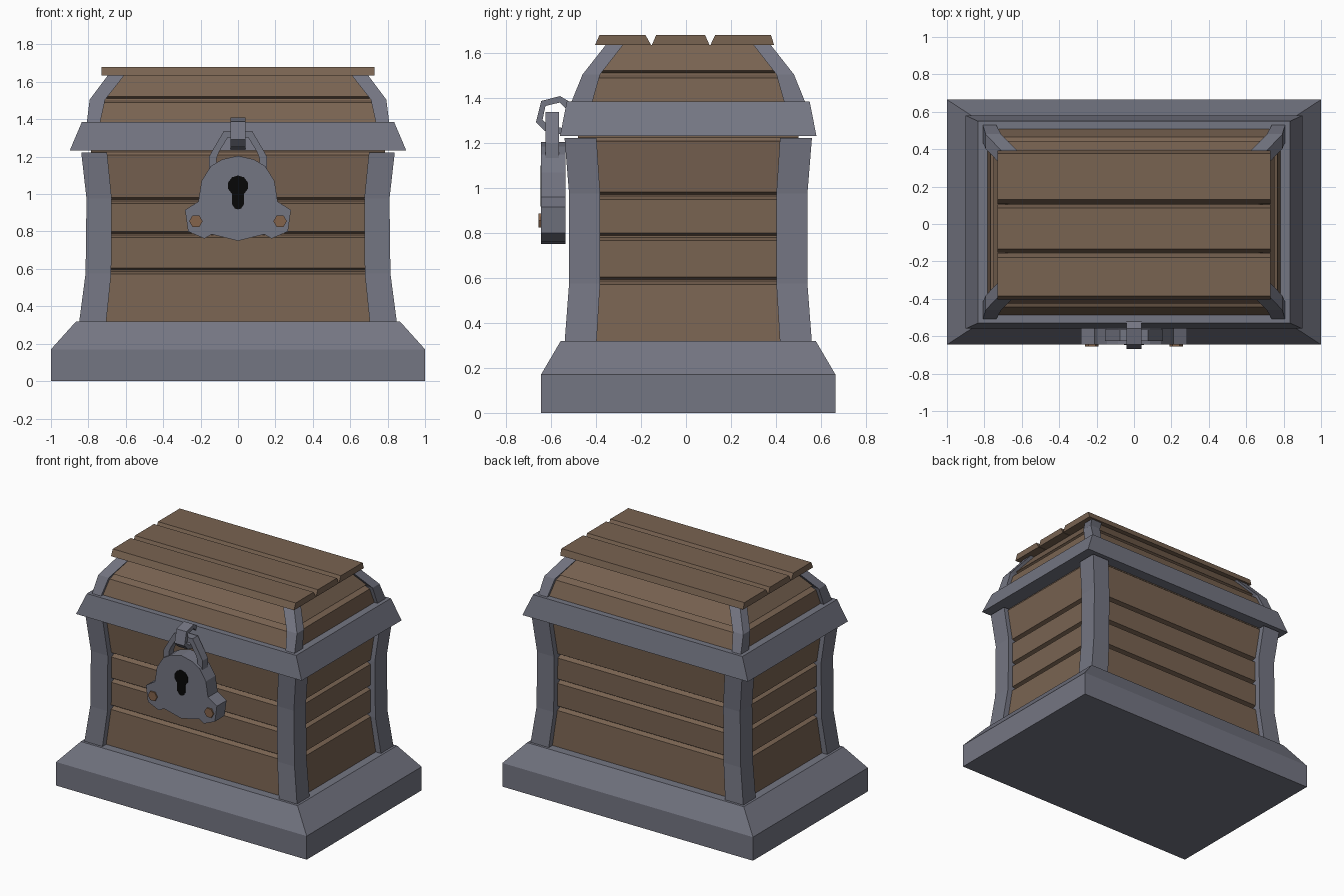
import bpy, bmesh, math

if "Cube" in bpy.data.objects:
    bpy.data.objects.remove(bpy.data.objects["Cube"])

CY = 0.01  # the chest is centred slightly behind the lock


def material(name, rgb):
    m = bpy.data.materials.new(name)
    m.diffuse_color = (*rgb, 1)
    m.use_nodes = True
    m.node_tree.nodes["Principled BSDF"].inputs["Base Color"].default_value = m.diffuse_color
    return m


STEEL = material("grey_metal", (0.175, 0.18, 0.225))
WOOD = material("brown_wood", (0.19, 0.125, 0.083))
COPPER = material("copper", (0.23, 0.125, 0.07))
BLACK = material("black", (0.002, 0.002, 0.002))


def finish(name, bm, mat):
    bmesh.ops.recalc_face_normals(bm, faces=bm.faces)
    me = bpy.data.meshes.new(name)
    bm.to_mesh(me)
    bm.free()
    me.materials.append(mat)
    ob = bpy.data.objects.new(name, me)
    bpy.context.collection.objects.link(ob)
    return ob


def loft(name, rings, mat):
    """Closed skin through rectangles given as (z, x0, x1, y0, y1)."""
    bm = bmesh.new()
    loops = [[bm.verts.new(p) for p in
              ((x0, y0, z), (x1, y0, z), (x1, y1, z), (x0, y1, z))]
             for z, x0, x1, y0, y1 in rings]
    bm.faces.new(loops[0])
    bm.faces.new(loops[-1])
    for a, b in zip(loops, loops[1:]):
        for i in range(4):
            j = (i + 1) % 4
            bm.faces.new((a[i], a[j], b[j], b[i]))
    return finish(name, bm, mat)


def box_loft(name, rings, mat):
    """Loft through centred rectangles given as (z, half_x, half_y)."""
    return loft(name, [(z, -x, x, CY - y, CY + y) for z, x, y in rings], mat)


def prism(name, pts, axis, a, b, mat):
    """Extrude a profile along x (points y,z) or along y (points x,z)."""
    bm = bmesh.new()
    put = (lambda p, t: (t, *p)) if axis == "x" else (lambda p, t: (p[0], t, p[1]))
    lo = [bm.verts.new(put(p, a)) for p in pts]
    hi = [bm.verts.new(put(p, b)) for p in pts]
    bm.faces.new(lo)
    bm.faces.new(hi)
    for i in range(len(pts)):
        j = (i + 1) % len(pts)
        bm.faces.new((lo[i], lo[j], hi[j], hi[i]))
    return finish(name, bm, mat)


def posts(name, rows):
    """Four corner posts from (z, outer_x, inner_x, outer_y, inner_y)."""
    for sx, side in ((-1, "left"), (1, "right")):
        for sy, end in ((-1, "front"), (1, "back")):
            loft(f"{name}_{end}_{side}",
                 [(z, sx * xi, sx * xo, CY + sy * yi, CY + sy * yo)
                  for z, xo, xi, yo, yi in rows], STEEL)


def planked(name, curve, gaps, mat):
    """Stacked planks along a (z, half_x, half_y) curve with V grooves."""
    def at(z, inset=0.0):
        for (z0, x0, y0), (z1, x1, y1) in zip(curve, curve[1:]):
            if z <= z1:
                t = (z - z0) / (z1 - z0)
                return (z, x0 + (x1 - x0) * t - inset, y0 + (y1 - y0) * t - inset)
    rings = [at(curve[0][0])]
    for g in gaps:
        rings += [at(g - 0.018), at(g - 0.004, 0.03), at(g + 0.004, 0.03), at(g + 0.014)]
    rings.append(at(curve[-1][0]))
    return box_loft(name, rings, mat)


# Stepped base
box_loft("base", [(0, 1, 0.655), (0.17, 1, 0.655), (0.32, 0.865, 0.567)], STEEL)

# Body planks and corner posts
planked("body_planks", [(0.31, 0.808, 0.508), (0.59, 0.775, 0.487),
                        (0.97, 0.775, 0.487), (1.21, 0.803, 0.508)],
        (0.59, 0.785, 0.968), WOOD)
box_loft("body_top", [(1.205, 0.80, 0.505), (1.225, 0.785, 0.49), (1.26, 0.785, 0.49)], WOOD)
posts("body_post", [(0.31, 0.85, 0.705, 0.55, 0.408), (0.575, 0.815, 0.678, 0.53, 0.392),
                    (0.975, 0.81, 0.675, 0.53, 0.392), (1.222, 0.838, 0.70, 0.55, 0.408)])

# Lid rim
box_loft("lid_rim", [(1.232, 0.90, 0.57), (1.385, 0.835, 0.54)], STEEL)

# Lid planks and corner posts
planked("lid_planks", [(1.37, 0.785, 0.503), (1.505, 0.765, 0.448), (1.636, 0.665, 0.345)],
        (1.508,), WOOD)
posts("lid_post", [(1.37, 0.81, 0.74, 0.525, 0.43), (1.505, 0.793, 0.71, 0.47, 0.392),
                   (1.636, 0.695, 0.607, 0.367, 0.29)])

# Three bevelled planks on top
for i, (b0, b1, t0, t1) in enumerate(((-0.405, -0.155, -0.385, -0.18),
                                      (-0.152, 0.105, -0.133, 0.085),
                                      (0.108, 0.392, 0.13, 0.378))):
    prism(f"top_plank_{i + 1}", [(b0, 1.635), (b1, 1.635), (t1, 1.68), (t0, 1.68)],
          "x", -0.73, 0.73, WOOD)


def mirrored(half):
    """Complete a profile whose right half runs from top to bottom."""
    return half + [(-x, z) for x, z in reversed(half) if x > 0]


# Padlock body
prism("padlock", mirrored([(0, 1.205), (0.085, 1.185), (0.145, 1.15), (0.195, 1.07), (0.212, 0.96),
                           (0.283, 0.915), (0.267, 0.80), (0.18, 0.762),
                           (0.14, 0.785), (0, 0.75)]), "y", -0.645, -0.535, STEEL)

# Keyhole plate
arc = [(0.055 * math.sin(a), 1.045 + 0.055 * math.cos(a))
       for a in (math.radians(d) for d in (0, 36, 72, 108, 144))]
prism("keyhole", mirrored([*arc, (0.032, 0.945), (0.016, 0.922), (0, 0.918)]),
      "y", -0.648, -0.64, BLACK)

# Copper rivets
for s, side in ((-1, "left"), (1, "right")):
    prism(f"rivet_{side}", [(s * 0.225 + 0.036 * math.cos(k * math.pi / 3),
                             0.855 + 0.036 * math.sin(k * math.pi / 3)) for k in range(6)],
          "y", -0.655, -0.63, COPPER)

# Shackle arch
outer = [(0.155, 1.11), (0.155, 1.2), (0.13, 1.245), (0.075, 1.338)]
inner = [(0.055, 1.302), (0.102, 1.225), (0.115, 1.19), (0.115, 1.11)]
prism("shackle", outer + [(-x, z) for x, z in reversed(outer)]
      + [(-x, z) for x, z in reversed(inner)] + inner, "y", -0.625, -0.565, STEEL)

# Hasp loop holding the shackle
prism("hasp", [(-0.51, 1.375), (-0.524, 1.387), (-0.56, 1.409), (-0.644, 1.387),
               (-0.667, 1.293), (-0.627, 1.253), (-0.54, 1.235), (-0.54, 1.265),
               (-0.615, 1.28), (-0.638, 1.303), (-0.625, 1.365), (-0.562, 1.38),
               (-0.535, 1.355), (-0.51, 1.34)], "x", -0.04, 0.04, STEEL)
